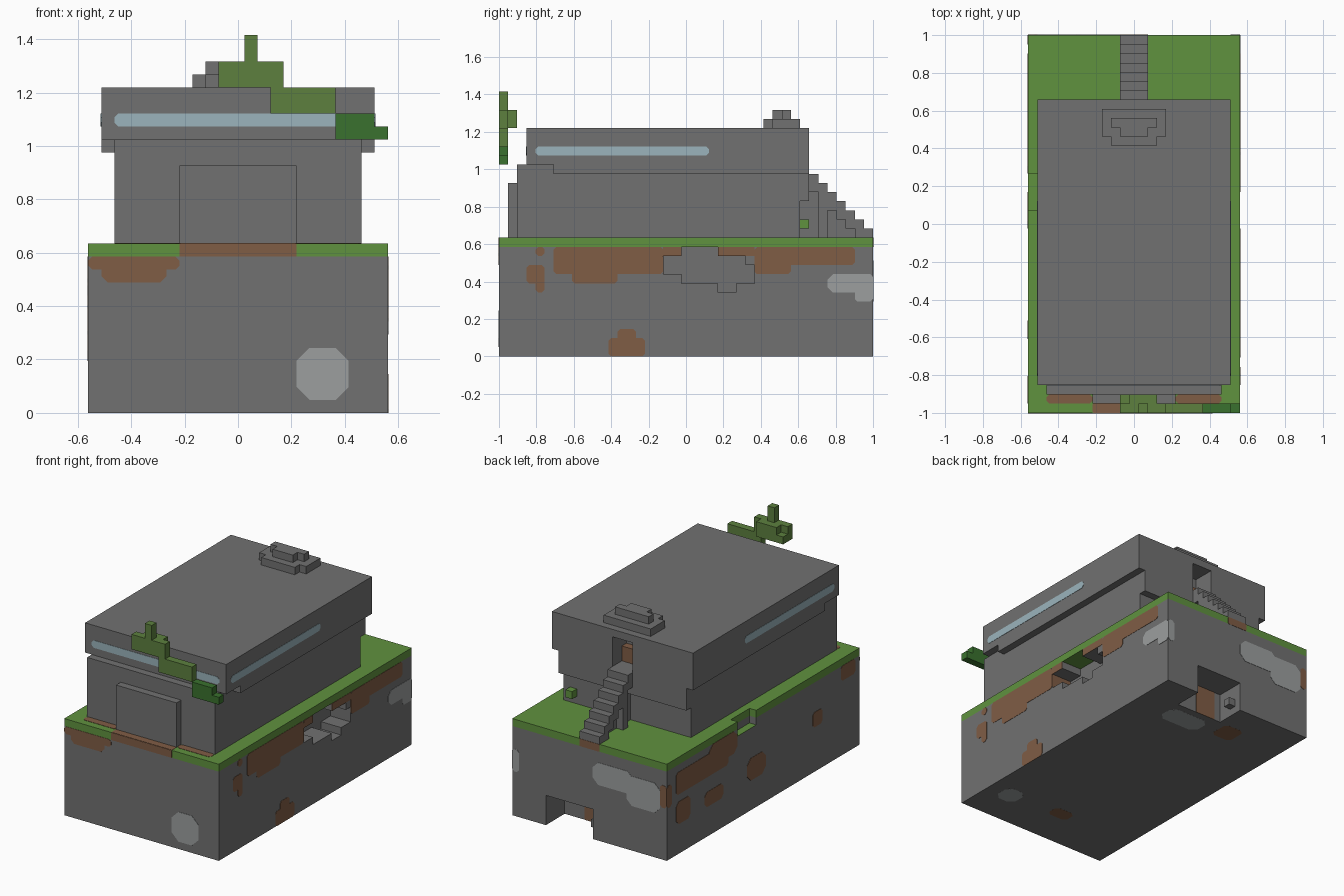
import bpy
import bmesh
from mathutils import Vector

if "Cube" in bpy.data.objects:
    bpy.data.objects.remove(bpy.data.objects["Cube"], do_unlink=True)

# Block counts along x and y, the height of the rock, and the size of one block
WIDE, LONG, ROCK = 23, 41, 12
LAWN = ROCK + 1
BLOCK = 2 / LONG


def world(x, y, z):
    """Turn block coordinates into model units."""
    return Vector(((x - WIDE / 2) * BLOCK, (y - LONG / 2) * BLOCK, z * BLOCK))


def material(name, *rgb):
    linear = [((c / 255 + 0.055) / 1.055) ** 2.4 for c in rgb] + [1]
    mat = bpy.data.materials.new(name)
    mat.use_nodes = True
    mat.diffuse_color = linear
    mat.node_tree.nodes["Principled BSDF"].inputs["Base Color"].default_value = linear
    return mat


STONE = material("stone grey", 113, 113, 113)
PALE = material("pale stone", 156, 159, 159)
GRASS = material("grass green", 96, 146, 63)
EARTH = material("earth brown", 128, 93, 69)
GLASS = material("pale blue glass", 155, 180, 188)
LEAF = material("leaf green", 93, 128, 62)
DARK = material("dark leaf green", 58, 113, 46)


def finish(name, mesh_builder, mat):
    """Turn a bmesh into a linked object with one flat colour."""
    bmesh.ops.recalc_face_normals(mesh_builder, faces=mesh_builder.faces[:])
    mesh = bpy.data.meshes.new(name)
    mesh_builder.to_mesh(mesh)
    mesh_builder.free()
    mesh.materials.append(mat)
    part = bpy.data.objects.new(name, mesh)
    bpy.context.collection.objects.link(part)
    return part


def box(name, mat, x, y, z):
    """Box filling the given (low, high) block ranges."""
    builder = bmesh.new()
    bmesh.ops.create_cube(builder, size=1)
    for vert in builder.verts:
        corner = [r[0] if c < 0 else r[1] for c, r in zip(vert.co, (x, y, z))]
        vert.co = world(*corner)
    return finish(name, builder, mat)


def carve(part, *hollows):
    """Cut boxes out of a part and bake the result into its mesh."""
    cutters = [box("cutter", STONE, *hollow) for hollow in hollows]
    for cutter in cutters:
        cutter.hide_render = True
        modifier = part.modifiers.new("cut", 'BOOLEAN')
        modifier.operation, modifier.solver = 'DIFFERENCE', 'EXACT'
        modifier.object = cutter
    graph = bpy.context.evaluated_depsgraph_get()
    baked = bpy.data.meshes.new_from_object(part.evaluated_get(graph))
    part.modifiers.clear()
    part.data = baked
    for cutter in cutters:
        bpy.data.objects.remove(cutter, do_unlink=True)


# Where each outward direction places a plate: along, across, lift, surface position
FACING = {
    "front": lambda along, across, lift, at: (along, at - lift, across),
    "back": lambda along, across, lift, at: (along, at + lift, across),
    "left": lambda along, across, lift, at: (at + lift, along, across),
    "right": lambda along, across, lift, at: (at - lift, along, across),
    "top": lambda along, across, lift, at: (along, across, at + lift),
    "bottom": lambda along, across, lift, at: (along, across, at - lift),
}


def plate(name, mat, facing, at, along, across, chamfer=0.3):
    """Thin painted plate with chamfered corners."""
    (a, b), (c, d) = along, across
    corners = [Vector(p) for p in ((a, c), (b, c), (b, d), (a, d))]
    outline = []
    for i, corner in enumerate(corners):
        for neighbour in (corners[i - 1], corners[(i + 1) % len(corners)]):
            outline.append(corner + (neighbour - corner).normalized() * chamfer)
    builder = bmesh.new()
    rim = [builder.verts.new(world(*FACING[facing](p.x, p.y, 0, at))) for p in outline]
    lid = [builder.verts.new(world(*FACING[facing](p.x, p.y, 0.04, at))) for p in outline]
    builder.faces.new(rim)
    builder.faces.new(lid)
    for i in range(len(rim)):
        builder.faces.new((rim[i - 1], rim[i], lid[i], lid[i - 1]))
    finish(name, builder, mat)


# Rock base with a side cave, a back cave and a small notch under the lawn
notch = ((-1, 1), (22, 26), (ROCK - 1, LAWN + 1))
side_cave = [((20, WIDE + 1), y, z) for y, z in (
    ((20, 24), (10.5, 12.5)), ((18, 27), (9.5, 11)), ((18, 28), (9, 10)),
    ((20, 28), (8, 9.5)), ((24, 26), (7, 8.5)))]
back_cave = ((11, 18), (37, LONG + 1), (-1, 4))
base = box("rock_base", STONE, (0, WIDE), (0, LONG), (0, ROCK))
carve(base, notch, back_cave, *side_cave)
plate("side_cave_earth", EARTH, "back", 18, (20, WIDE), (9, 11), 0.1)
plate("back_cave_earth", EARTH, "back", 37, (12, 15), (0, 4), 0.1)
box("back_cave_stone", STONE, (11, 12), (39, 40), (1, 2))

# Lawn with bare earth paths
carve(box("lawn", GRASS, (0, WIDE), (0, LONG), (ROCK, LAWN)), notch)
plate("notch_floor", GRASS, "top", ROCK - 1, (0, 1), (22, 26), 0.02)
plate("path_edge_front", EARTH, "front", 0, (7, 16), (ROCK, LAWN), 0.02)
plate("path_edge_back", EARTH, "back", LONG, (10, 13), (ROCK, LAWN), 0.1)
plate("path_front", EARTH, "top", LAWN, (7, 16), (0, 1), 0.1)
for start in (2, 16):
    plate("path_beside_door", EARTH, "top", LAWN, (start, start + 5), (1, 2))

# Building walls, door slab and overhanging roof
doorway = ((10, 13), (31, 35), (19.5, 24))
box("lower_wall", STONE, (2, 21), (2, 33), (LAWN, 17))
box("upper_wall", STONE, (2, 21), (2, 34), (17, 20))
box("front_brow", STONE, (2, 21), (2, 6), (20, 21))
box("front_door", STONE, (7, 16), (1, 2), (LAWN, 19))
carve(box("eave", STONE, (1, 22), (6, 34), (20, 21)), doorway)
carve(box("roof_block", STONE, (1, 22), (3, 34), (21, 25)), doorway)
box("doorway_step", EARTH, (10, 13), (31, 32), (20, 22))

# Window strips
plate("front_window", GLASS, "front", 3, (2, 21), (22, 23))
for facing, at in (("left", 22), ("right", 1)):
    plate(facing + "_window", GLASS, facing, at, (4, 23), (22, 23))

# Roof hatch: two tiers, each with a narrower lip in front
for name, inset, start, level in (("hatch_base", 8, 30, 25), ("hatch_top", 9, 31, 26)):
    box(name, STONE, (inset, WIDE - inset), (start, 33 if level == 25 else 32), (level, level + 1))
    inset += 1
    box(name + "_lip", STONE, (inset, WIDE - inset), (start - 1, start), (level, level + 1))

# Back staircase with a central web and a pillar
for i in range(7):
    tread, top = (34 + i, 35 + i), 20 - i
    underside = max(LAWN, top - 2)
    box("stair_step", STONE, (10, 13), tread, (underside, top))
    if underside > LAWN:
        box("stair_web", STONE, (11, 12), tread, (LAWN, underside))
box("stair_pillar", STONE, (10, 13), (35, 36), (LAWN, 17))
box("stair_back_web", STONE, (11, 12), (33, 34), (LAWN, 17))

# Plants
box("small_bush", GRASS, (19, 20), (33, 34), (14, 15))
box("vine_top", LEAF, (12, 13), (0, 1), (27, 29))
box("vine_upper", LEAF, (10, 15), (0, 1), (25, 27))
box("vine_back", LEAF, (10, 14), (1, 2), (25, 26))
box("vine_back_upper", LEAF, (11, 14), (1, 2), (26, 27))
box("vine_middle", LEAF, (14, 19), (0, 1), (23, 25))
box("vine_lower", DARK, (19, 22), (0, 1), (21, 23))
box("vine_tip", DARK, (22, WIDE), (0, 1), (21, 22))


def stain(mat, facing, along, across, chamfer=0.3):
    """Painted patch on an outer side of the rock base."""
    # The underside plate is sunk so the model still stands on the ground
    at = {"back": LONG, "left": WIDE, "bottom": 0.03}.get(facing, 0)
    plate(mat.name.replace(" ", "_") + "_patch", mat, facing, at, along, across, chamfer)


# Earth hanging below the lawn
stain(EARTH, "front", (0, 7), (11, ROCK))
stain(EARTH, "front", (1, 6), (10, ROCK), 0.5)
stain(EARTH, "left", (6, 18), (9, ROCK))
stain(EARTH, "left", (18, 20), (11, ROCK), 0)
stain(EARTH, "left", (8, 13), (8, 10))
stain(EARTH, "left", (28, 39), (10, ROCK))
stain(EARTH, "left", (24, 28), (11, ROCK), 0)
stain(EARTH, "left", (28, 32), (9, 11))
stain(EARTH, "right", (28, 39), (8, 11))
stain(EARTH, "right", (26, 32), (9, ROCK), 0.8)

# Scattered earth
stain(EARTH, "left", (3, 5), (8, 10))
stain(EARTH, "left", (4, 5), (7, 9))
stain(EARTH, "left", (4, 5), (11, ROCK))
stain(EARTH, "left", (12, 16), (0, 2))
stain(EARTH, "left", (13, 15), (1, 3))
stain(EARTH, "right", (20, 24), (4, 7), 0.8)
stain(EARTH, "right", (29, 33), (4, 6), 0.5)
stain(EARTH, "right", (36, 39), (4, 7), 0.5)
stain(EARTH, "right", (8, 10), (6, 8))
stain(EARTH, "right", (1, 4), (10, ROCK))
stain(EARTH, "right", (40, LONG), (7, 10))
stain(EARTH, "back", (0, 1), (7, 10))
stain(EARTH, "bottom", (10, 13), (5, 7), 0.5)
stain(EARTH, "bottom", (7, 10), (34, 37), 0.5)

# Pale stone
stain(PALE, "front", (16, 20), (1, 5), 1)
stain(PALE, "left", (36, LONG), (7, 9), 0.6)
stain(PALE, "left", (39, LONG), (6, 9))
stain(PALE, "back", (1, 6), (6, 10), 0.8)
stain(PALE, "back", (5, 11), (7.5, 10.5), 0.8)
stain(PALE, "back", (22, WIDE), (6, 9))
stain(PALE, "bottom", (18, 21), (4, 7), 0.8)
stain(PALE, "bottom", (12, 18), (33, 36), 0.8)
